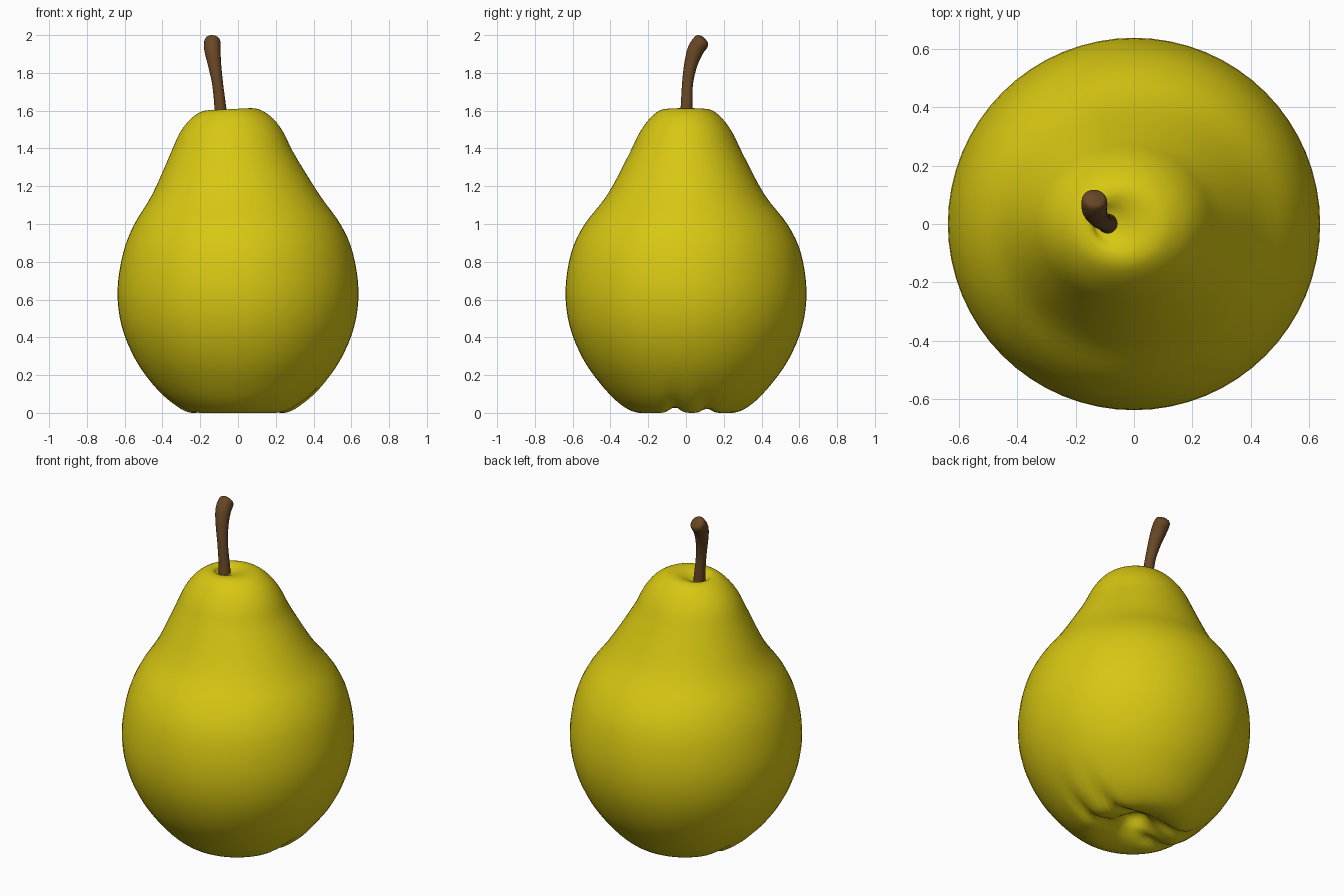
import bpy, bmesh, math
from mathutils import Vector

if "Cube" in bpy.data.objects:
    bpy.data.objects.remove(bpy.data.objects["Cube"])


def material(name, rgb):
    m = bpy.data.materials.new(name)
    m.diffuse_color = (*rgb, 1)
    m.use_nodes = True
    m.node_tree.nodes["Principled BSDF"].inputs["Base Color"].default_value = m.diffuse_color
    return m


def spline(rows, steps):
    """Smooth Catmull-Rom rows through the given rows."""
    out = []
    for i in range(len(rows) - 1):
        a, b = rows[max(i - 1, 0)], rows[i]
        c, d = rows[i + 1], rows[min(i + 2, len(rows) - 1)]
        for s in range(steps):
            t = s / steps
            out.append([0.5 * (2 * q + (r - p) * t + (2 * p - 5 * q + 4 * r - w) * t * t
                               + (3 * q - p - 3 * r + w) * t ** 3)
                        for p, q, r, w in zip(a, b, c, d)])
    out.append(list(rows[-1]))
    return out


def loft(name, rings, mat):
    """Skin closed rings of points and cap both ends."""
    bm = bmesh.new()
    loops = [[bm.verts.new(p) for p in ring] for ring in rings]
    n = len(loops[0])
    for lo, hi in zip(loops, loops[1:]):
        for i in range(n):
            j = (i + 1) % n
            bm.faces.new((lo[i], lo[j], hi[j], hi[i]))
    bm.faces.new(loops[0][::-1])
    bm.faces.new(loops[-1])
    bmesh.ops.recalc_face_normals(bm, faces=bm.faces)
    me = bpy.data.meshes.new(name)
    bm.to_mesh(me)
    bm.free()
    me.materials.append(mat)
    for p in me.polygons:
        p.use_smooth = True
    ob = bpy.data.objects.new(name, me)
    bpy.context.collection.objects.link(ob)
    return ob


yellow = material("pear yellow", (0.68, 0.57, 0.006))
brown = material("stem brown", (0.14, 0.063, 0.019))

# fruit profile: height, radius in x, radius in y, centre x
profile = [
    (0.125, 0.012, 0.012, 0.0), (0.11, 0.05, 0.05, 0.0), (0.055, 0.095, 0.095, 0.0),
    (0.018, 0.16, 0.16, 0.0), (0.004, 0.25, 0.25, 0.0), (0.04, 0.327, 0.335, 0.0),
    (0.13, 0.43, 0.43, 0.0), (0.28, 0.54, 0.54, 0.0), (0.46, 0.615, 0.615, 0.0),
    (0.65, 0.638, 0.638, 0.0), (0.85, 0.608, 0.608, 0.0), (1.0, 0.547, 0.538, -0.003),
    (1.16, 0.442, 0.415, -0.012), (1.37, 0.33, 0.303, -0.03), (1.48, 0.278, 0.25, -0.037),
    (1.55, 0.228, 0.202, -0.042), (1.597, 0.168, 0.152, -0.045), (1.611, 0.115, 0.11, -0.05),
    (1.603, 0.075, 0.075, -0.068), (1.585, 0.045, 0.045, -0.087), (1.575, 0.012, 0.012, -0.09),
]
N = 64
rings = []
for z, rx, ry, cx in spline(profile, 4):
    ring = []
    for i in range(N):
        a = math.tau * i / N
        x, y, h = cx + rx * math.cos(a), ry * math.sin(a), z
        # creases running sideways across the blossom end
        reach = 0.32 if x > 0 else 0.2
        if z < reach and rx > 0.08:
            fade = (1 - z / reach) ** 2 * min(1, (rx - 0.08) / 0.08)
            groove = math.exp(-((y + 0.06) / 0.035) ** 2) + 0.85 * math.exp(-((y - 0.11) / 0.03) ** 2)
            h += 0.032 * fade * groove
        # slightly tilted crown
        if z > 1.4:
            h += 0.05 * (x - cx) * min(1, (z - 1.4) / 0.15)
        ring.append(Vector((x, y, h)))
    rings.append(ring)
low = min(p.z for r in rings for p in r)
for r in rings:
    for p in r:
        p.z -= low
loft("fruit", rings, yellow)

# stem path: x, y, z, radius; bends back and swells at the tip
path = spline([
    (-0.088, 0.0, 1.54, 0.036), (-0.094, 0.003, 1.62, 0.031), (-0.108, 0.008, 1.74, 0.029),
    (-0.124, 0.025, 1.84, 0.035), (-0.135, 0.05, 1.915, 0.043), (-0.136, 0.077, 1.956, 0.044),
    (-0.135, 0.09, 1.972, 0.036), (-0.134, 0.096, 1.979, 0.015),
], 4)
stem = []
for k, (x, y, z, r) in enumerate(path):
    t = Vector(path[min(k + 1, len(path) - 1)][:3]) - Vector(path[max(k - 1, 0)][:3])
    t.normalize()
    u = Vector((1, 0, 0))
    u = (u - t * u.dot(t)).normalized()
    v = t.cross(u)
    stem.append([Vector((x, y, z)) + r * (math.cos(a) * u + math.sin(a) * v)
                 for a in (math.tau * i / 20 for i in range(20))])
top = max(p.z for r in stem for p in r)
for r in stem:
    for p in r:
        p.z = 1.54 + (p.z - 1.54) * (2.0 - 1.54) / (top - 1.54)
loft("stem", stem, brown)
